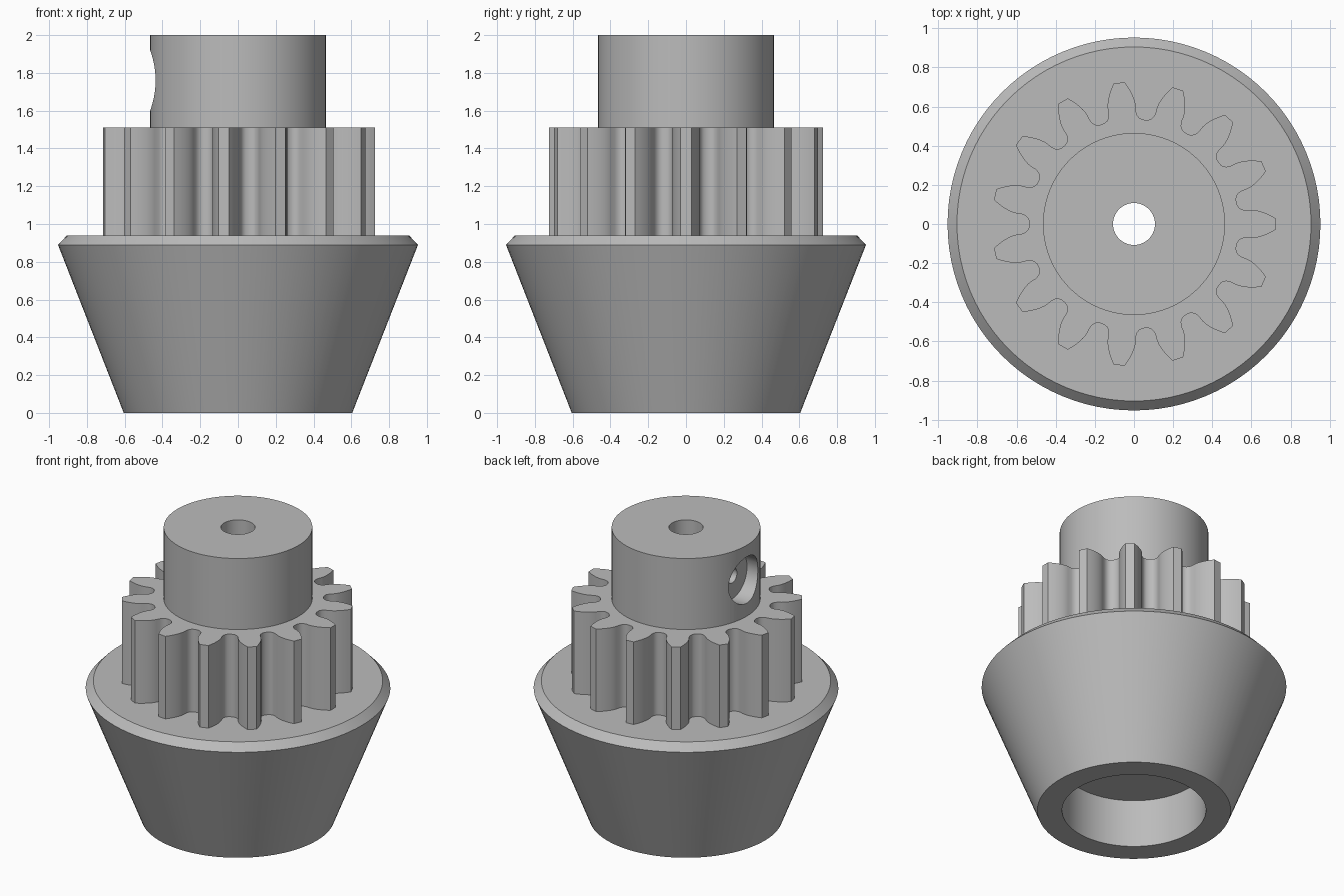
import bpy
import bmesh
from math import pi, sin, cos, tan, acos, radians, sqrt
from mathutils import Matrix

if "Cube" in bpy.data.objects:
    bpy.data.objects.remove(bpy.data.objects["Cube"])

grey = bpy.data.materials.new("plain_grey")
grey.use_nodes = True
COLOUR = (0.5, 0.5, 0.5, 1)
grey.diffuse_color = COLOUR
grey.node_tree.nodes["Principled BSDF"].inputs["Base Color"].default_value = COLOUR


def add_object(name, bm):
    bmesh.ops.recalc_face_normals(bm, faces=bm.faces)
    mesh = bpy.data.meshes.new(name)
    bm.to_mesh(mesh)
    bm.free()
    mesh.materials.append(grey)
    obj = bpy.data.objects.new(name, mesh)
    bpy.context.collection.objects.link(obj)
    return obj


def lathe(name, profile, segments=96):
    """Revolve a closed (radius, height) outline about z."""
    bm = bmesh.new()
    rings = []
    for i in range(segments):
        a = 2 * pi * i / segments
        rings.append([bm.verts.new((r * cos(a), r * sin(a), z)) for r, z in profile])
    n = len(profile)
    for i in range(segments):
        here, after = rings[i], rings[(i + 1) % segments]
        for j in range(n):
            k = (j + 1) % n
            bm.faces.new((here[j], after[j], after[k], here[k]))
    return add_object(name, bm)


def smooth(obj):
    bpy.ops.object.select_all(action="DESELECT")
    obj.select_set(True)
    bpy.context.view_layer.objects.active = obj
    bpy.ops.object.shade_smooth_by_angle(angle=radians(28))


def cylinder_x(bm, radius, x0, x1, z):
    """Cylinder along x between x0 and x1."""
    place = Matrix.Translation(((x0 + x1) / 2, 0, z)) @ Matrix.Rotation(pi / 2, 4, "Y")
    bmesh.ops.create_cone(bm, cap_ends=True, segments=48, radius1=radius,
                          radius2=radius, depth=x1 - x0, matrix=place)


BORE, HUB, SHOULDER, GEAR_TOP = 0.107, 0.465, 0.94, 1.51

# Tapered base with chamfered rim, lower recess and shaft bore
base = lathe("tapered_base", [(BORE, SHOULDER), (0.905, SHOULDER), (0.953, 0.89),
                              (0.605, 0), (0.45, 0), (0.45, 0.33), (BORE, 0.33)])
smooth(base)

# Hub with a counterbored set screw hole in its side
hub = lathe("hub", [(BORE, SHOULDER), (HUB, SHOULDER), (HUB, 2), (BORE, 2)])
for radius, inner in ((0.16, -0.354), (0.05, -0.05)):
    bm = bmesh.new()
    cylinder_x(bm, radius, -0.6, inner, 1.76)
    cutter = add_object("screw_hole_cutter", bm)
    cutter.hide_render = True
    cut = hub.modifiers.new("screw_hole", "BOOLEAN")
    cut.operation = "DIFFERENCE"
    cut.solver = "EXACT"
    cut.object = cutter
    bpy.context.view_layer.objects.active = hub
    bpy.ops.object.modifier_apply(modifier=cut.name)
    bpy.data.objects.remove(cutter)
smooth(hub)

# Pinion with involute teeth
TEETH, TIP = 15, 0.726
PITCH = TIP * TEETH / (TEETH + 2)
BASE_R = PITCH * cos(radians(20))


def involute(angle):
    return tan(angle) - angle


def flank_angle(r):
    return pi / (2 * TEETH) + involute(radians(20)) - involute(acos(BASE_R / r))


# Half tooth from valley to tip: root fillet, then involute flank
half = [(0.535, pi / TEETH), (0.537, 0.178), (0.543, 0.155), (0.555, 0.135), (0.575, 0.122)]
for i in range(7):
    r = BASE_R + 0.0005 + (TIP - BASE_R - 0.0005) * i / 6
    half.append((r, flank_angle(r)))
tooth = [(r, -a) for r, a in half] + [(r, a) for r, a in reversed(half[1:])]

bm = bmesh.new()
outline = []
for t in range(TEETH):
    for r, a in tooth:
        a += 2 * pi * t / TEETH
        outline.append(bm.verts.new((r * cos(a), r * sin(a), SHOULDER - 0.01)))
bottom = bm.faces.new(outline)
top = bmesh.ops.extrude_face_region(bm, geom=[bottom], use_keep_orig=True)
moved = [v for v in top["geom"] if isinstance(v, bmesh.types.BMVert)]
bmesh.ops.translate(bm, verts=moved, vec=(0, 0, GEAR_TOP - SHOULDER + 0.01))

# Open the pinion for the shaft bore
pinion = add_object("pinion", bm)
shaft = lathe("shaft_cutter", [(0.001, 0.8), (HUB - 0.01, 0.8), (HUB - 0.01, 1.7), (0.001, 1.7)])
shaft.hide_render = True
cut = pinion.modifiers.new("shaft_bore", "BOOLEAN")
cut.operation = "DIFFERENCE"
cut.solver = "EXACT"
cut.object = shaft
bpy.context.view_layer.objects.active = pinion
bpy.ops.object.modifier_apply(modifier=cut.name)
bpy.data.objects.remove(shaft)
smooth(pinion)
